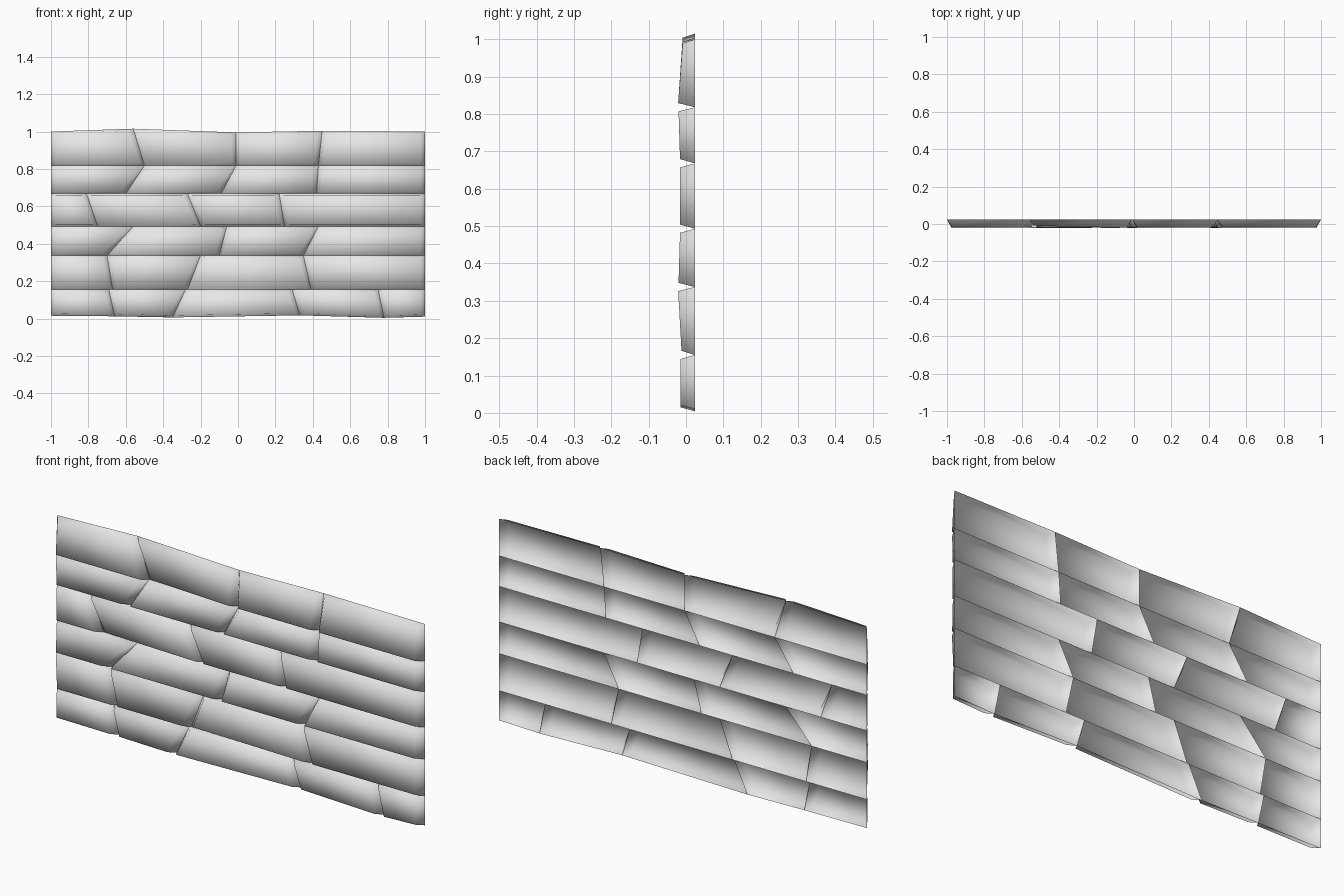
import bpy
import bmesh

cube = bpy.data.objects.get("Cube")
if cube:
    bpy.data.objects.remove(cube, do_unlink=True)

stone = bpy.data.materials.new("pale_grey_stone")
stone.use_nodes = True
stone.diffuse_color = (0.8, 0.8, 0.8, 1)
stone.node_tree.nodes["Principled BSDF"].inputs["Base Color"].default_value = (0.8, 0.8, 0.8, 1)

BACK = 0.024
INSET_X, INSET_Z = 0.024, 0.011

# Course heights; the outer two edges of the wall are wavy
BOTTOM = [0.015, 0.012, 0.006, 0.017, 0.004, 0.01]
TOP = [1.0, 1.015, 0.995, 1.004, 1.0]
LEVELS = [BOTTOM, 0.155, 0.337, 0.493, 0.668, 0.818, TOP]

# Each course: joints as (x at bottom, x at top), depth at bottom, depth at top,
# and the bricks whose lower corner is chipped back
COURSES = [
    ([(-0.66, -0.69), (-0.35, -0.28), (0.33, 0.29), (0.78, 0.75)], -0.015, -0.015, []),
    ([(-0.67, -0.70), (-0.27, -0.20), (0.39, 0.35)], -0.012, -0.021, [2]),
    ([(-0.70, -0.56), (-0.10, -0.06), (0.35, 0.43)], -0.020, -0.016, []),
    ([(-0.75, -0.81), (-0.20, -0.27), (0.25, 0.22)], -0.016, -0.016, [1]),
    ([(-0.60, -0.50), (-0.09, -0.01), (0.42, 0.43)], -0.016, -0.020, []),
    ([(-0.50, -0.56), (-0.01, -0.01), (0.43, 0.45)], -0.021, -0.009, [1]),
]


def level(row, joint):
    z = LEVELS[row]
    return z[joint] if isinstance(z, list) else z


def add_brick(bm, corners, low, high, chipped):
    """Open-backed brick: a rim at the back and a smaller face in front."""
    # corner order: bottom left, bottom right, top right, top left
    signs = [(1, 1), (-1, 1), (-1, -1), (1, -1)]
    depths = [0.004 if chipped else low, low, high, high]
    rim = [bm.verts.new((x, BACK, z)) for x, z in corners]
    front = [bm.verts.new((x + sx * INSET_X, y, z + sz * INSET_Z))
             for (x, z), (sx, sz), y in zip(corners, signs, depths)]
    bl, br, tr, tl = front
    bm.faces.new((bl, br, tl))
    bm.faces.new((br, tr, tl))
    for i in range(4):
        j = (i + 1) % 4
        bm.faces.new((rim[i], rim[j], front[j], front[i]))


# Build one object per course
for row, (joints, low, high, chips) in enumerate(COURSES):
    bm = bmesh.new()
    ends = [(-1, -1)] + joints + [(1, 1)]
    for i in range(len(ends) - 1):
        a, b = ends[i], ends[i + 1]
        corners = [(a[0], level(row, i)), (b[0], level(row, i + 1)),
                   (b[1], level(row + 1, i + 1)), (a[1], level(row + 1, i))]
        add_brick(bm, corners, low, high, i in chips)
    for face in bm.faces:
        face.smooth = True
    name = f"brick_course_{row + 1}"
    mesh = bpy.data.meshes.new(name)
    bm.to_mesh(mesh)
    bm.free()
    mesh.materials.append(stone)
    bpy.context.collection.objects.link(bpy.data.objects.new(name, mesh))
